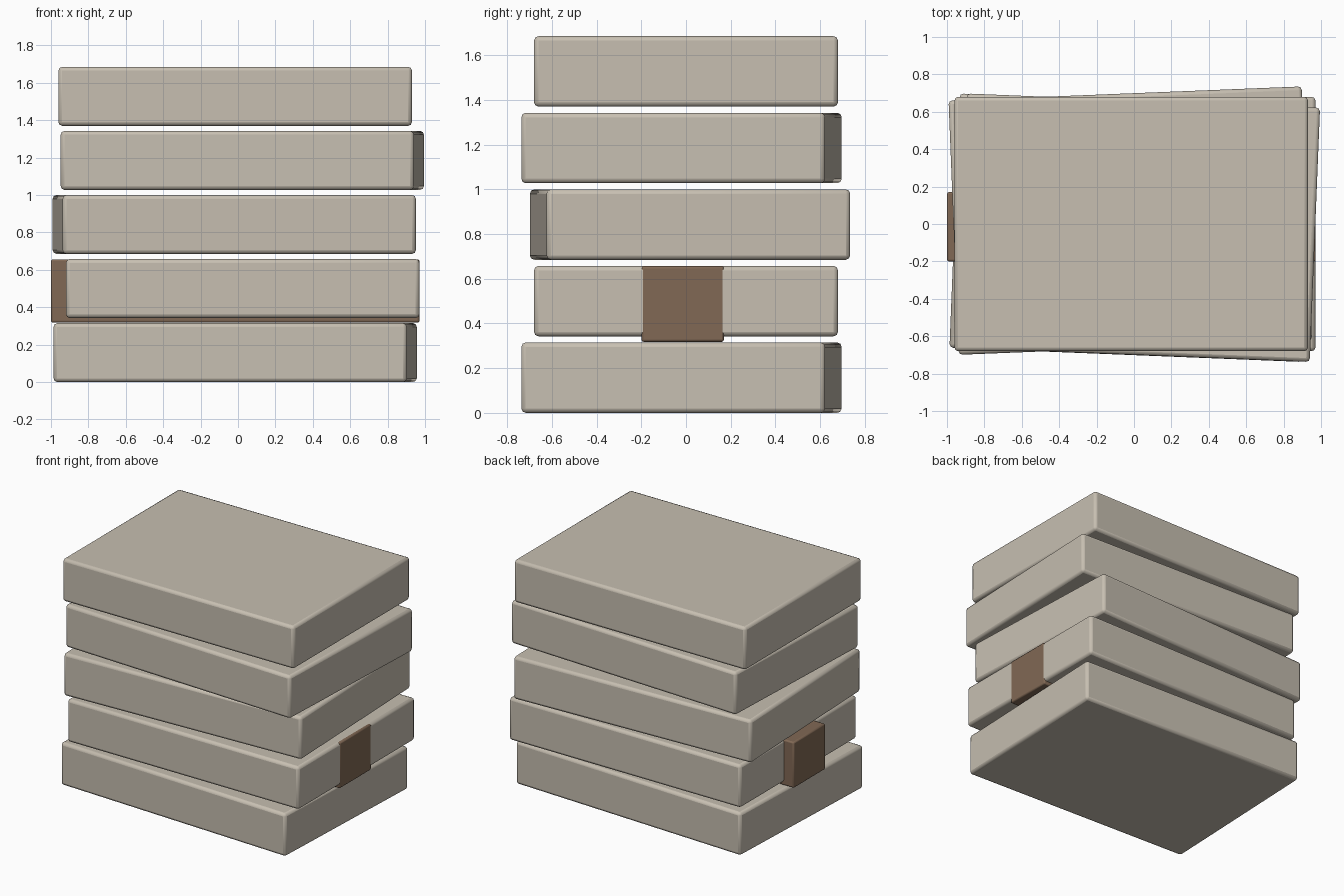
import bpy
from math import radians

if "Cube" in bpy.data.objects:
    bpy.data.objects.remove(bpy.data.objects["Cube"])


def material(name, color):
    m = bpy.data.materials.new(name)
    m.diffuse_color = (*color, 1)
    m.use_nodes = True
    m.node_tree.nodes["Principled BSDF"].inputs["Base Color"].default_value = m.diffuse_color
    return m


def rounded_box(name, center, size, turn, bevel, mat):
    bpy.ops.mesh.primitive_cube_add(size=1, location=center)
    ob = bpy.context.object
    ob.name = name
    ob.scale = size
    bpy.ops.object.transform_apply(location=False, rotation=False, scale=True)
    ob.rotation_euler.z = radians(turn)
    mod = ob.modifiers.new("rounded_edges", "BEVEL")
    mod.width = bevel
    mod.segments = 2
    ob.data.materials.append(mat)
    bpy.ops.object.shade_smooth_by_angle(angle=radians(30))
    return ob


stone = material("pale_stone", (0.57, 0.52, 0.44))
leather = material("brown_strap", (0.22, 0.14, 0.09))

# Stack of slabs, each slightly shifted and twisted: x, y, turn in degrees
HEIGHT, PITCH = 0.315, 0.3425
layers = [(-0.015, -0.02, -2.3), (0.025, 0, 0), (-0.02, 0.018, 2.3),
          (0.023, -0.02, -2.3), (-0.015, 0, 0)]
for i, (x, y, turn) in enumerate(layers):
    rounded_box(f"slab_{i + 1}", (x, y, HEIGHT / 2 + i * PITCH),
                (1.89, 1.36, HEIGHT), turn, 0.02, stone)

# Band running through the second slab, sticking out on the left and below
rounded_box("strap", (-0.0145, -0.015, 0.487), (1.971, 0.37, 0.338), 0, 0.01, leather)
